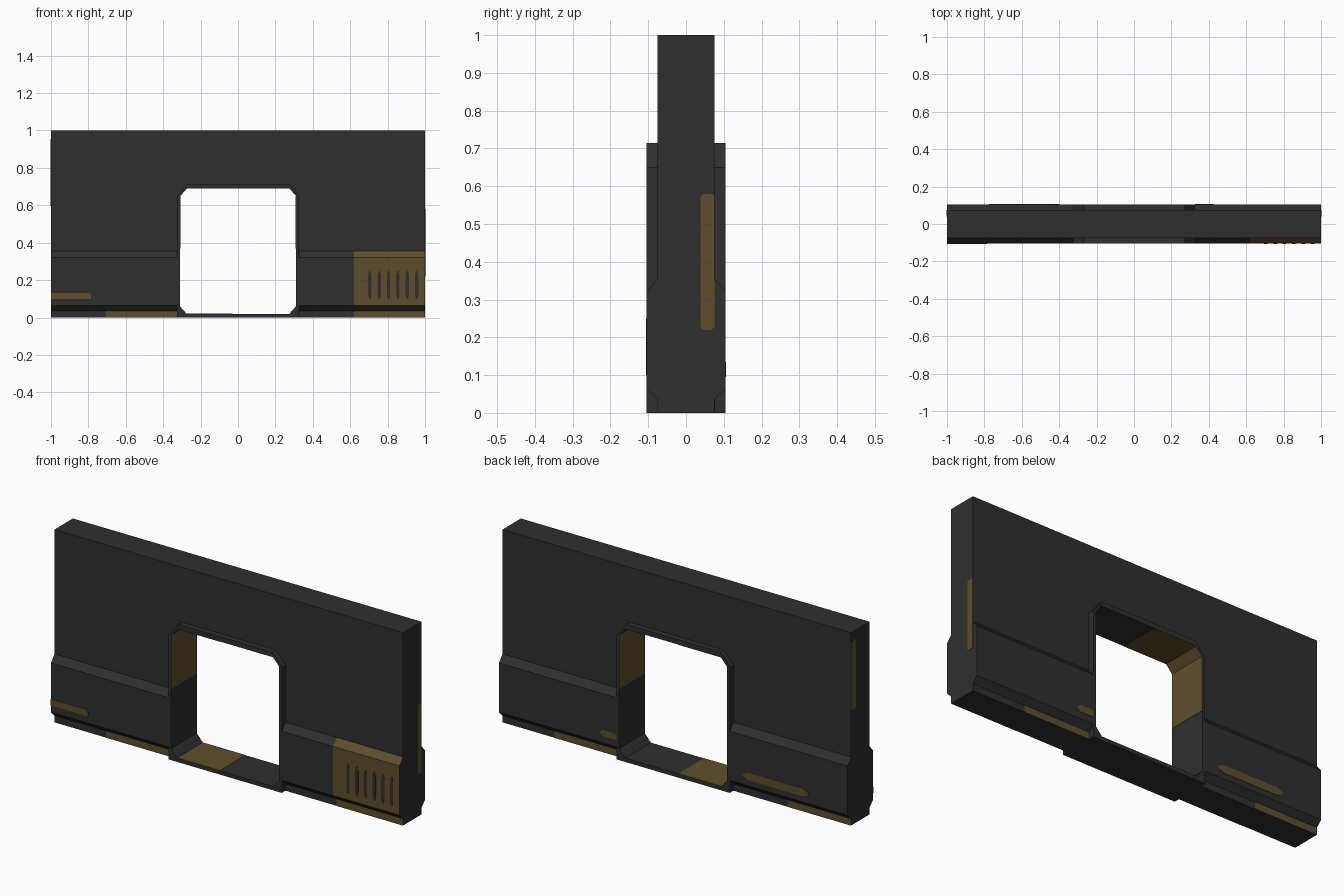
import bpy, bmesh

if "Cube" in bpy.data.objects:
    bpy.data.objects.remove(bpy.data.objects["Cube"])

def material(name, rgb):
    m = bpy.data.materials.new(name)
    m.diffuse_color = (*rgb, 1)
    m.use_nodes = True
    m.node_tree.nodes["Principled BSDF"].inputs["Base Color"].default_value = m.diffuse_color
    return m

DARK = material("dark_grey", (0.028, 0.028, 0.028))
GOLD = material("dull_gold", (0.112, 0.076, 0.025))
T = 0.0015  # thickness of painted plates

def finish(name, bm, mats):
    bmesh.ops.recalc_face_normals(bm, faces=bm.faces)
    me = bpy.data.meshes.new(name)
    bm.to_mesh(me)
    bm.free()
    for m in mats:
        me.materials.append(m)
    ob = bpy.data.objects.new(name, me)
    bpy.context.collection.objects.link(ob)
    return ob

def prism(name, pts, axis, a, b, mat):
    """Extrude a 2D outline along an axis from a to b."""
    put = {"x": lambda p, d: (d, p[0], p[1]),
           "y": lambda p, d: (p[0], d, p[1]),
           "z": lambda p, d: (p[0], p[1], d)}[axis]
    bm = bmesh.new()
    lo = [bm.verts.new(put(p, a)) for p in pts]
    hi = [bm.verts.new(put(p, b)) for p in pts]
    n = len(pts)
    bm.faces.new(lo)
    bm.faces.new(hi)
    for i in range(n):
        j = (i + 1) % n
        bm.faces.new((lo[i], lo[j], hi[j], hi[i]))
    return finish(name, bm, [mat])

def rect(x0, x1, y0, y1):
    return [(x0, y0), (x1, y0), (x1, y1), (x0, y1)]

def clipped(x0, x1, y0, y1, cx, cy):
    """Rectangle with cut corners."""
    return [(x0 + cx, y0), (x1 - cx, y0), (x1, y0 + cy), (x1, y1 - cy),
            (x1 - cx, y1), (x0 + cx, y1), (x0, y1 - cy), (x0, y0 + cy)]

# wall with the doorway notch
half = [(0.27, 0.715), (0.325, 0.65), (0.325, 0), (1, 0), (1, 1)]
outline = half + [(-x, z) for x, z in reversed(half)]
prism("wall", outline, "y", -0.075, 0.075, DARK)

# door frame ring
inner = [(0.31, 0.06), (0.31, 0.65), (0.275, 0.69), (-0.275, 0.69),
         (-0.31, 0.65), (-0.31, 0.06), (-0.275, 0.02), (0.275, 0.02)]
outer = [(0.325, 0.06), (0.325, 0.65), (0.27, 0.715), (-0.27, 0.715),
         (-0.325, 0.65), (-0.325, 0.06), (-0.325, 0), (0.325, 0)]
bm = bmesh.new()
rings = [[bm.verts.new((x, y, z)) for x, z in pts]
         for pts, y in ((inner, -0.105), (outer, -0.105), (outer, 0.105), (inner, 0.105))]
for k in range(4):
    r, s = rings[k], rings[(k + 1) % 4]
    for i in range(8):
        j = (i + 1) % 8
        bm.faces.new((r[i], r[j], s[j], s[i]))
finish("door_frame", bm, [DARK])

# bevelled skirts on both faces, left and right of the door
for face, sy in (("front", -1), ("back", 1)):
    prof = [(sy * y, z) for y, z in
            ((0.075, 0.035), (0.105, 0.065), (0.105, 0.32), (0.075, 0.355))]
    prism(face + "_skirt_left", prof, "x", -1, -0.325, DARK)
    if sy > 0:
        prism(face + "_skirt_right", prof, "x", 0.325, 1, DARK)
    else:
        prism(face + "_skirt_right", prof, "x", 0.325, 0.62, DARK)
        panel = prism("vent_panel", prof, "x", 0.62, 1, DARK)
        panel.data.materials.append(GOLD)
        for p in panel.data.polygons:  # gold on the front and top slope only
            p.material_index = int(p.normal.y < -0.5 and p.normal.z > -0.3)

# slots in the vent panel
for i in range(6):
    x = 0.705 + i * 0.05
    prism("vent_slot", clipped(x - 0.009, x + 0.009, 0.1, 0.25, 0.006, 0.02),
          "y", -0.105 - T, -0.105, DARK)

# gold strips along the foot of the wall
for name, x0, x1, sy in (("front_foot_strip", -0.705, -0.325, -1),
                         ("front_foot_strip", 0.62, 1, -1),
                         ("back_foot_strip", 0.325, 0.70, 1),
                         ("back_foot_strip", -1, -0.64, 1)):
    prism(name, rect(x0, x1, 0, 0.036), "y", sy * 0.075, sy * (0.075 + T), GOLD)

# gold marks on the skirts
prism("front_skirt_mark", [(-1, 0.1), (-0.785, 0.1), (-0.785, 0.122), (-0.8, 0.132), (-1, 0.132)],
      "y", -0.105 - T, -0.105, GOLD)
prism("back_skirt_mark", clipped(-0.775, -0.40, 0.095, 0.135, 0.03, 0.014),
      "y", 0.105, 0.105 + T, GOLD)
prism("back_skirt_mark", [(0.325, 0.1), (0.40, 0.1), (0.425, 0.115), (0.40, 0.135), (0.325, 0.135)],
      "y", 0.105, 0.105 + T, GOLD)

# gold strips on the wall ends
prism("right_end_strip", clipped(0.039, 0.075, 0.22, 0.58, 0.008, 0.006), "x", 1, 1 + T, GOLD)
prism("left_end_strip", clipped(0.039, 0.075, 0.595, 0.955, 0.008, 0.006), "x", -1 - T, -1, GOLD)

# gold linings inside the doorway
prism("left_jamb_and_ceiling_lining",
      [(-0.31, 0.37), (-0.31, 0.65), (-0.275, 0.69), (-0.03, 0.69), (-0.03, 0.69 - T),
       (-0.275 + T / 2, 0.69 - T), (-0.31 + T, 0.65 - T / 2), (-0.31 + T, 0.37)],
      "y", -0.1045, 0.1045, GOLD)
prism("right_jamb_lining", rect(-0.1045, 0.1045, 0.37, 0.65), "x", 0.31 - T, 0.31, GOLD)
prism("sill_lining", rect(-0.275, -0.03, -0.1045, 0.1045), "z", 0.02, 0.02 + T, GOLD)
